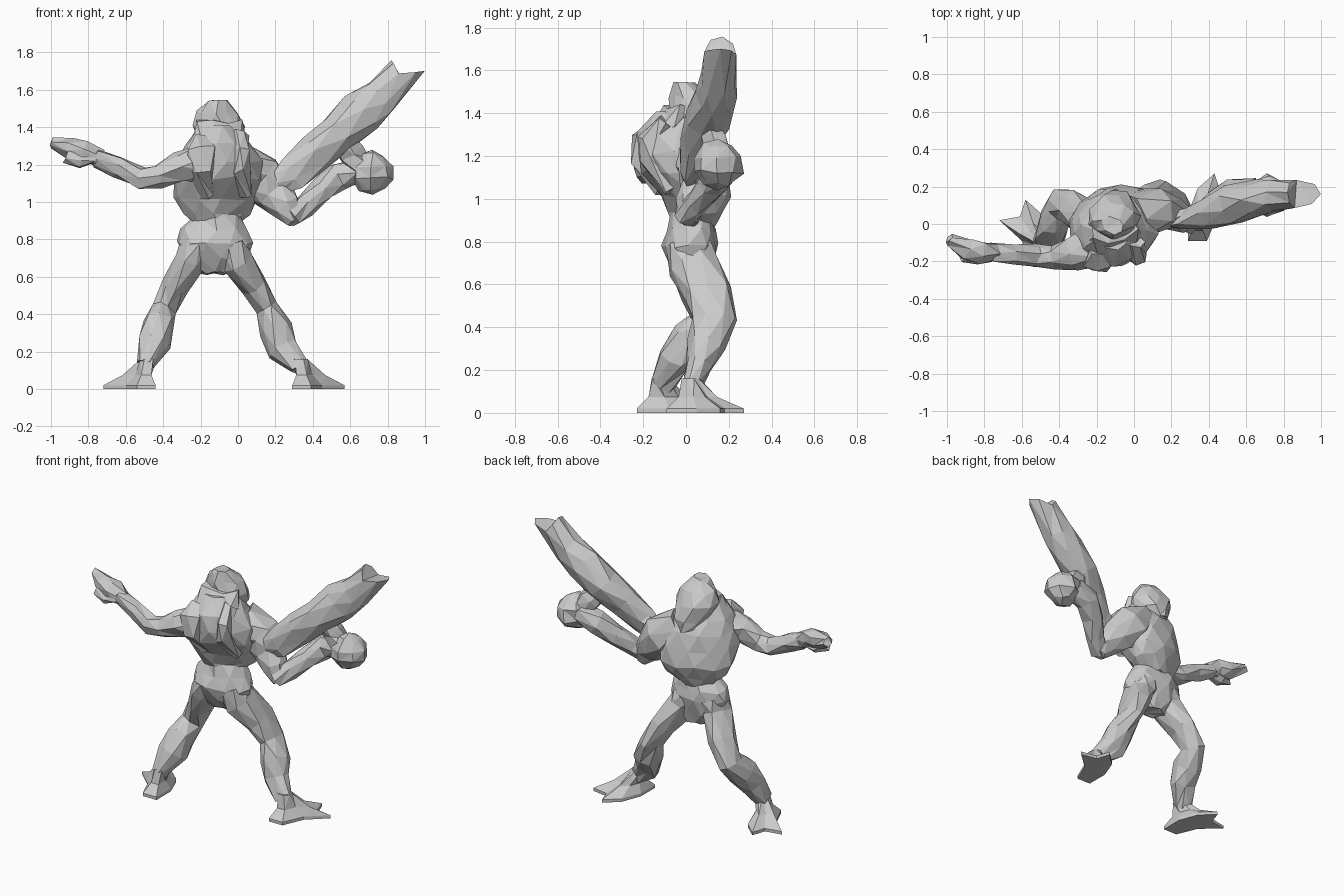
import bpy, bmesh, random
from math import sin, cos, pi, radians
from mathutils import Vector

random.seed(4)


def finish(name, bm):
    bmesh.ops.recalc_face_normals(bm, faces=bm.faces)
    bmesh.ops.triangulate(bm, faces=bm.faces)
    me = bpy.data.meshes.new(name)
    bm.to_mesh(me)
    bm.free()
    ob = bpy.data.objects.new(name, me)
    bpy.context.collection.objects.link(ob)
    return ob


def rough(amount):
    return Vector([random.uniform(-amount, amount) for _ in range(3)])


def skin(name, rings):
    """Bridge equal-length rings of points into a closed solid."""
    bm = bmesh.new()
    vs = [[bm.verts.new(p) for p in r] for r in rings]
    n = len(rings[0])
    for a, b in zip(vs, vs[1:]):
        for i in range(n):
            j = (i + 1) % n
            bm.faces.new((a[i], a[j], b[j], b[i]))
    bm.faces.new(vs[0])
    bm.faces.new(vs[-1])
    return finish(name, bm)


def limb_rings(path, sides=7, jit=0.01):
    """Path entries: x, y, z, in-plane radius, depth radius."""
    pts = [Vector(p[:3]) for p in path]
    rings = []
    for i, p in enumerate(path):
        t = (pts[min(i + 1, len(pts) - 1)] - pts[max(i - 1, 0)]).normalized()
        s = t.cross(Vector((0, 1, 0))).normalized()
        u = s.cross(t)
        off = 0.4 * (i % 2)
        rings.append([pts[i] + s * p[3] * cos(2 * pi * k / sides + off)
                      + u * p[4] * sin(2 * pi * k / sides + off) + rough(jit)
                      for k in range(sides)])
    return rings


def limb(name, path, sides=7, jit=0.01):
    return skin(name, limb_rings(path, sides, jit))


def stack(name, levels, sides=11, turn=0, jit=0.012):
    """Horizontal ellipses: x, y, z, x radius, y radius, turned about z."""
    c, s = cos(radians(turn)), sin(radians(turn))
    rings = []
    for i, (x, y, z, rx, ry) in enumerate(levels):
        ring = []
        for k in range(sides):
            a = 2 * pi * (k + 0.5 * (i % 2)) / sides
            px, py = rx * cos(a), ry * sin(a)
            ring.append(Vector((x + c * px - s * py, y + s * px + c * py, z)) + rough(jit))
        rings.append(ring)
    return skin(name, rings)


# torso and hips
stack("torso", [(-0.12, 0.04, 0.87, 0.11, 0.09), (-0.11, 0.05, 0.94, 0.18, 0.12),
                (-0.11, 0.05, 1.02, 0.24, 0.15), (-0.10, 0.00, 1.13, 0.245, 0.20),
                (-0.10, -0.03, 1.22, 0.23, 0.20), (-0.10, -0.05, 1.31, 0.18, 0.17),
                (-0.11, -0.03, 1.40, 0.11, 0.10)], turn=20)
stack("hips", [(-0.12, 0.03, 0.62, 0.08, 0.07), (-0.12, 0.02, 0.69, 0.17, 0.11),
               (-0.13, 0.02, 0.78, 0.20, 0.13), (-0.13, 0.03, 0.85, 0.19, 0.11),
               (-0.12, 0.03, 0.93, 0.12, 0.09)])

# helmet with a forward, pointed face
stack("helmet", [(-0.11, 0.12, 1.245, 0.035, 0.06), (-0.10, 0.065, 1.31, 0.11, 0.115),
                 (-0.105, 0.04, 1.40, 0.135, 0.125), (-0.11, 0.02, 1.48, 0.105, 0.095),
                 (-0.11, -0.005, 1.535, 0.055, 0.05)], sides=9)

# hood draping from helmet onto the back, with ridges beside it
stack("hood", [(-0.10, -0.10, 1.13, 0.10, 0.09), (-0.10, -0.11, 1.24, 0.135, 0.10),
               (-0.10, -0.075, 1.34, 0.145, 0.10), (-0.105, -0.02, 1.43, 0.125, 0.08)], 8, 10)
for x, y, wide, top in ((-0.19, -0.20, 0.075, 1.33), (0.01, -0.155, 0.05, 1.36)):
    limb("back_ridge", [(x, y + 0.06, top, 0.05, 0.04), (x, y - 0.005, 1.28, wide, 0.06),
                        (x, y, 1.18, wide, 0.06), (x + 0.03, y + 0.09, 1.04, 0.04, 0.04)], 6)

# outstretched arm with pointing hand
limb("pointing_arm", [(-0.20, -0.12, 1.21, 0.10, 0.12), (-0.32, -0.16, 1.19, 0.085, 0.09),
                      (-0.43, -0.18, 1.13, 0.06, 0.07), (-0.52, -0.17, 1.13, 0.06, 0.065),
                      (-0.64, -0.165, 1.185, 0.06, 0.055), (-0.76, -0.155, 1.235, 0.05, 0.05)])
limb("pointing_hand", [(-0.74, -0.155, 1.23, 0.05, 0.045), (-0.82, -0.15, 1.265, 0.065, 0.06),
                       (-0.89, -0.13, 1.285, 0.05, 0.065), (-0.99, -0.085, 1.32, 0.03, 0.025)], 6)
limb("curled_fingers", [(-0.78, -0.16, 1.24, 0.04, 0.04), (-0.84, -0.17, 1.22, 0.045, 0.05),
                        (-0.91, -0.17, 1.255, 0.04, 0.035)], 6)

# bent arm holding the weapon
limb("bent_upper_arm", [(0.0, 0.03, 1.22, 0.11, 0.13), (0.12, 0.08, 1.13, 0.13, 0.125),
                        (0.20, 0.06, 1.04, 0.105, 0.10), (0.26, 0.02, 0.97, 0.085, 0.075),
                        (0.30, 0.01, 0.89, 0.04, 0.045)])
limb("bent_forearm", [(0.28, 0.0, 0.92, 0.055, 0.055), (0.36, 0.05, 0.98, 0.065, 0.06),
                      (0.44, 0.12, 1.06, 0.065, 0.07), (0.53, 0.17, 1.13, 0.075, 0.08),
                      (0.64, 0.17, 1.17, 0.07, 0.08)])
bm = bmesh.new()
bmesh.ops.create_uvsphere(bm, u_segments=8, v_segments=5, radius=1)
for v in bm.verts:
    v.co = Vector((0.715, 0.15, 1.16)) + v.co * 0.115 + rough(0.012)
finish("gripping_hand", bm)
limb("weapon_grip", [(0.66, 0.15, 1.19, 0.07, 0.07), (0.60, 0.14, 1.26, 0.075, 0.06),
                     (0.54, 0.11, 1.34, 0.06, 0.05)], 6)

# long weapon with a forked muzzle
barrel = limb_rings([(0.20, 0.02, 1.10, 0.06, 0.045), (0.29, 0.025, 1.15, 0.09, 0.06),
                     (0.41, 0.06, 1.26, 0.105, 0.085), (0.53, 0.10, 1.36, 0.11, 0.105),
                     (0.66, 0.13, 1.48, 0.12, 0.10), (0.76, 0.145, 1.56, 0.105, 0.09)], 8, 0.012)
axis = Vector((0.68, 0.07, 0.73)).normalized()
side = axis.cross(Vector((0, 1, 0))).normalized()
depth = side.cross(axis)
rim = []
for k in range(8):
    a = 2 * pi * k / 8 + 0.1
    slide = -0.075 * (1 - abs(cos(a))) - 0.04 * cos(a)
    rim.append(Vector((0.91, 0.165, 1.73)) + side * 0.085 * cos(a)
               + depth * 0.075 * sin(a) + axis * slide)
skin("weapon", barrel + [rim])

# legs
limb("left_leg", [(-0.21, 0.02, 0.78, 0.10, 0.12), (-0.25, 0.02, 0.69, 0.085, 0.11),
                  (-0.33, 0.08, 0.55, 0.075, 0.10), (-0.40, 0.10, 0.43, 0.065, 0.085),
                  (-0.43, 0.02, 0.34, 0.08, 0.10), (-0.445, -0.055, 0.25, 0.09, 0.085),
                  (-0.49, -0.115, 0.13, 0.05, 0.06)], 8)
limb("right_leg", [(-0.05, 0.02, 0.78, 0.10, 0.12), (-0.01, 0.03, 0.69, 0.085, 0.125),
                   (0.085, 0.105, 0.56, 0.075, 0.12), (0.155, 0.135, 0.44, 0.065, 0.105),
                   (0.205, 0.10, 0.32, 0.095, 0.09), (0.24, 0.06, 0.22, 0.085, 0.065),
                   (0.325, 0.02, 0.12, 0.05, 0.05)], 8)

# two-toed feet, one outline mirrored
sole = [(-0.05, -0.11), (-0.05, 0.04), (0.0, 0.17), (0.09, 0.25),
        (0.12, 0.16), (0.23, 0.14), (0.11, 0.03), (0.05, -0.11)]
for name, m, cx, cy in (("left_foot", -1, -0.49, -0.12), ("right_foot", 1, 0.34, 0.02)):
    base = [Vector((cx + m * x, cy + y, 0)) for x, y in sole]
    edge = [p + Vector((0, 0, 0.02)) for p in base]
    instep = [Vector((cx + m * x * 0.55, cy + y * 0.5, 0.075)) for x, y in sole]
    angles = [-2.2, -2.9, 2.4, 1.6, 1.0, 0.4, -0.3, -1.1]
    ankle = [Vector((cx + m * (0.045 * cos(a) - 0.01), cy + 0.045 * sin(a), 0.16)) for a in angles]
    skin(name, [base, edge, instep, ankle])
